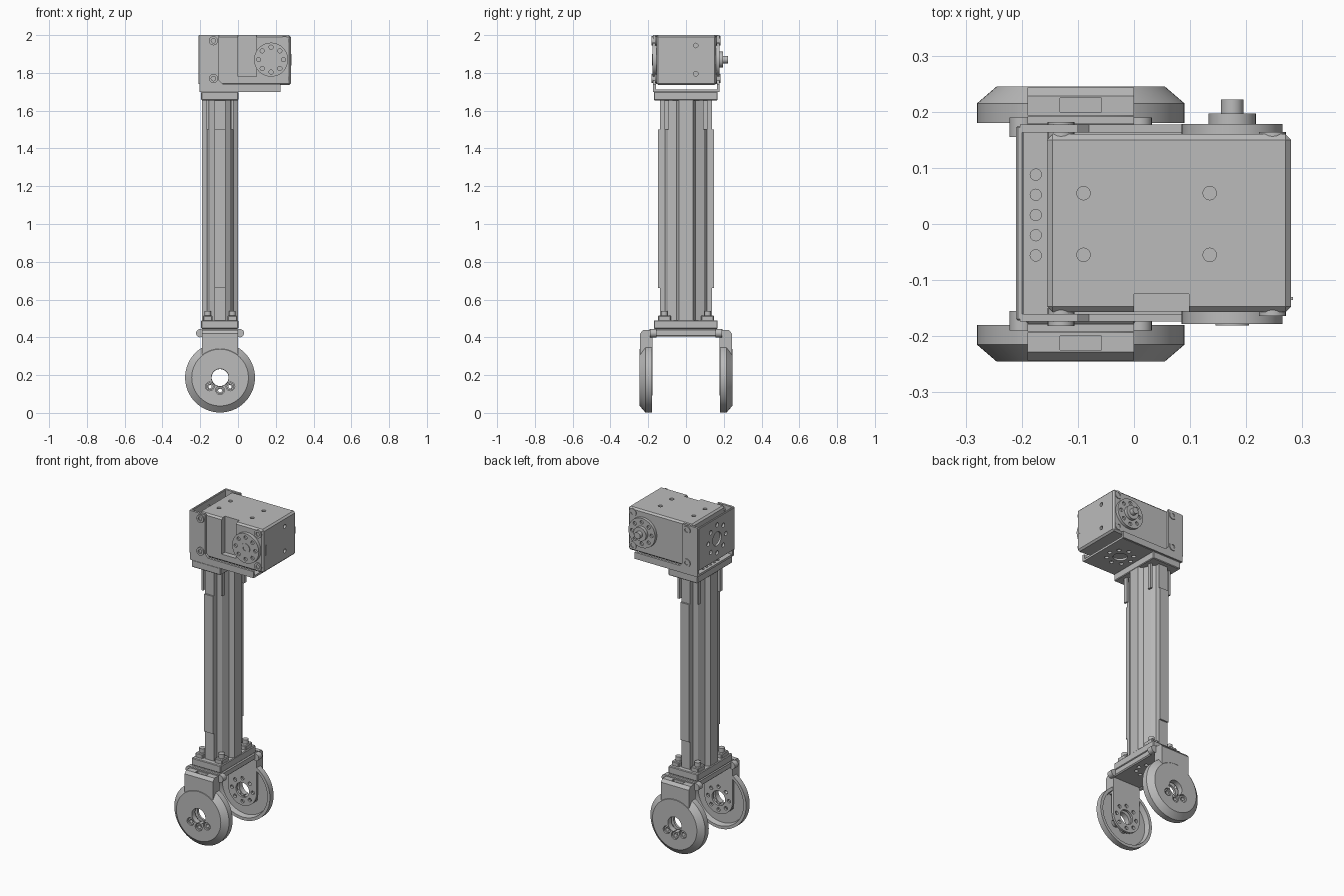
import bpy, bmesh, math
from mathutils import Vector

if "Cube" in bpy.data.objects:
    bpy.data.objects.remove(bpy.data.objects["Cube"])

grey = bpy.data.materials.new("machined_grey")
grey.use_nodes = True
grey.diffuse_color = (0.5, 0.5, 0.5, 1)
grey.node_tree.nodes["Principled BSDF"].inputs["Base Color"].default_value = (0.5, 0.5, 0.5, 1)
parts = []


# w runs along the axis; u, v are the other two axes in order
def place(axis, u, v, w):
    return Vector(((w, u, v), (u, w, v), (u, v, w))[axis])


def finish(bm, name):
    bmesh.ops.recalc_face_normals(bm, faces=bm.faces[:])
    mesh = bpy.data.meshes.new(name)
    bm.to_mesh(mesh)
    bm.free()
    mesh.materials.append(grey)
    obj = bpy.data.objects.new(name, mesh)
    bpy.context.scene.collection.objects.link(obj)
    parts.append(obj)
    return obj


def extrude_poly(bm, axis, poly, lo, hi):
    face = bm.faces.new([bm.verts.new(place(axis, u, v, lo)) for u, v in poly])
    top = bmesh.ops.extrude_face_region(bm, geom=[face])["geom"]
    moved = [g for g in top if isinstance(g, bmesh.types.BMVert)]
    bmesh.ops.translate(bm, verts=moved, vec=place(axis, 0, 0, hi - lo))


def prism(name, axis, poly, lo, hi):
    bm = bmesh.new()
    extrude_poly(bm, axis, poly, lo, hi)
    return finish(bm, name)


def box(name, x, y, z, bevel=0.0):
    bm = bmesh.new()
    extrude_poly(bm, 2, [(x[0], y[0]), (x[1], y[0]), (x[1], y[1]), (x[0], y[1])], *z)
    if bevel:
        bmesh.ops.bevel(bm, geom=bm.edges[:], offset=bevel, segments=1, affect='EDGES')
    return finish(bm, name)


def lathe(name, axis, u, v, profile, steps=48):
    bm = bmesh.new()
    verts = [bm.verts.new(place(axis, u + r, v, w)) for r, w in profile]
    for a, b in zip(verts, verts[1:]):
        bm.edges.new((a, b))
    if profile[0][0] > 0:
        bm.edges.new((verts[-1], verts[0]))
    bmesh.ops.spin(bm, geom=bm.verts[:] + bm.edges[:], cent=place(axis, u, v, 0),
                   axis=place(axis, 0, 0, 1), angle=math.tau, steps=steps)
    bmesh.ops.remove_doubles(bm, verts=bm.verts[:], dist=1e-5)
    return finish(bm, name)


def disc(name, axis, u, v, r, lo, hi, steps=32):
    return lathe(name, axis, u, v, [(0, lo), (r, lo), (r, hi), (0, hi)], steps)


def ring(u, v, r, count=8):
    return [(u + r * math.cos(math.tau * i / count), v + r * math.sin(math.tau * i / count))
            for i in range(count)]


def subtract(obj, cutter):
    mod = obj.modifiers.new("cut", 'BOOLEAN')
    mod.operation, mod.solver, mod.object = 'DIFFERENCE', 'EXACT', cutter
    bpy.context.view_layer.objects.active = obj
    bpy.ops.object.modifier_apply(modifier=mod.name)
    parts.remove(cutter)
    bpy.data.objects.remove(cutter)


def drill(obj, axis, centres, r, lo, hi):
    bm = bmesh.new()
    for u, v in centres:
        extrude_poly(bm, axis, ring(u, v, r, 20), lo, hi)
    subtract(obj, finish(bm, "drill_cutter"))


CX, WZ = -0.095, 0.187      # leg centre line and wheel height
HX, HZ = 0.175, 1.87        # servo output centre
lower_holes = [(CX - 0.055, 0.14), (CX, 0.12), (CX + 0.055, 0.14)]

# Wheels, covers and bracket arms, mirrored front to back
for s, side in ((-1, "front"), (1, "back")):
    def span(a, b):
        return sorted((s * a, s * b))

    wheel = lathe(side + "_wheel", 1, CX, WZ, [(r, s * w) for r, w in (
        (0.046, 0.245), (0.15, 0.245), (0.185, 0.215), (0.185, 0.18), (0.167, 0.18),
        (0.16, 0.212), (0.046, 0.212))], 64)
    drill(wheel, 1, lower_holes, 0.023, *span(0.16, 0.26))
    for i, (u, v) in enumerate(lower_holes):
        lathe(f"{side}_wheel_bolt_{i}", 1, u, v,
              [(0.011, s * 0.2), (0.02, s * 0.2), (0.02, s * 0.238), (0.011, s * 0.238)], 20)
    cover = prism(side + "_wheel_cover", 0, [(s * y, z) for y, z in (
        (0.193, 0.31), (0.243, 0.31), (0.243, 0.42), (0.228, 0.438), (0.193, 0.438))],
        CX - 0.095, CX + 0.095)
    subtract(cover, box("slot_cutter", (CX - 0.037, CX + 0.037), span(0.2, 0.225), (0.38, 0.5)))
    arc = [(CX + 0.095 * math.cos(a), WZ + 0.095 * math.sin(a))
           for a in (math.pi + math.pi * i / 20 for i in range(21))]
    arm = prism(side + "_bracket_arm", 1, arc + [(CX + 0.095, 0.445), (CX - 0.095, 0.445)],
                *span(0.178, 0.192))
    drill(arm, 1, [(CX, WZ)], 0.045, *span(0.1, 0.3))
    drill(arm, 1, ring(CX, WZ, 0.07), 0.011, *span(0.1, 0.3))
    for x in (CX - 0.105, CX + 0.105):
        disc(side + "_bracket_ear", 1, x, 0.422, 0.022, *span(0.155, 0.19), 20)

# Fork bracket and column end plates
fork = box("fork_plate", (-0.195, 0.005), (-0.18, 0.18), (0.405, 0.445), 0.006)
drill(fork, 2, ring(CX, 0, 0.06), 0.011, 0.39, 0.42)
box("lower_end_plate", (-0.195, 0.002), (-0.17, 0.168), (0.445, 0.49), 0.004)
box("upper_end_plate", (-0.195, 0.002), (-0.17, 0.168), (1.655, 1.70), 0.004)

# Ribbed column, cross section mirrored from one quarter
quarter = [(0.03, 0.138), (0.03, 0.11), (0.052, 0.095), (0.07, 0.05), (0.095, 0.036)]
half = quarter + [(x, -y) for x, y in reversed(quarter)]
outline = half + [(-x, -y) for x, y in half]
prism("column", 2, [(CX + x, y) for x, y in outline], 0.485, 1.66)
for s, side in ((-1, "front"), (1, "back")):
    ys = sorted((s * 0.135, s * 0.148))
    tips = [(CX - 0.03, 0.66), (CX + 0.03, 0.66), (CX + 0.03, 1.5), (CX - 0.03, 1.5)]
    prism(side + "_column_rib", 1, tips, *ys)
    for x in (-0.16, -0.03):
        box(side + "_foot_block", (x - 0.025, x + 0.025), sorted((s * 0.08, s * 0.148)),
            (0.485, 0.515), 0.004)
        disc(side + "_foot_bolt", 2, x, s * 0.115, 0.018, 0.51, 0.54, 16)
        box(side + "_column_fin", (x - 0.006, x + 0.006), sorted((s * 0.09, s * 0.115)),
            (1.5, 1.66))

# Servo body with front notch, screw recesses and outputs
body = box("servo_body", (-0.155, 0.28), (-0.157, 0.16), (1.735, 2.0), 0.01)
subtract(body, box("notch_cutter", (0.0, 0.098), (-0.2, -0.125), (1.78, 2.1)))
drill(body, 2, [(x, y) for x in (-0.09, 0.135) for y in (-0.055, 0.055)], 0.012, 1.985, 2.1)
drill(body, 0, [(0.052, z) for z in (1.795, 1.945)], 0.012, 0.265, 0.4)
box("servo_seam_rib", (0.279, 0.283), (-0.135, -0.13), (1.84, 1.9))
for s, side in ((-1, "front"), (1, "back")):
    ys = sorted((s * 0.155, s * 0.178))
    horn = disc(side + "_horn", 1, HX, HZ, 0.09, *ys, 48)
    drill(horn, 1, ring(HX, HZ, 0.066), 0.011, *sorted((s * 0.168, s * 0.2)))
    for z in (1.77, 1.97):
        for x, y in ((-0.13, 0.182), (0.247, 0.164)):
            lathe(side + "_servo_bolt", 1, x, z, [(r, s * w) for r, w in (
                (0, 0.15), (0.024, 0.15), (0.024, y), (0.012, y), (0.012, y - 0.01),
                (0, y - 0.01))], 20)
lathe("front_hub", 1, HX, HZ, [(0.014, -0.17), (0.03, -0.17), (0.03, -0.181), (0.014, -0.181)])
lathe("back_shaft", 1, HX, HZ, [(0, 0.17), (0.042, 0.17), (0.042, 0.197), (0.02, 0.197),
                                (0.02, 0.222), (0, 0.222)])

# Servo bracket: floor, side plates with a long lower lip, and drilled end wall
floor = box("servo_bracket_floor", (-0.2, 0.225), (-0.168, 0.168), (1.698, 1.711))
drill(floor, 2, ring(0.1, 0, 0.075), 0.012, 1.6, 1.8)
drill(floor, 2, [(0.1, 0)], 0.04, 1.6, 1.8)
drill(floor, 2, [(-0.175, 0.036 * i + 0.016) for i in range(-2, 3)], 0.01, 1.705, 1.8)
side_shape = [(-0.203, 1.70), (0.225, 1.70), (0.225, 1.74), (-0.08, 1.74), (-0.1, 1.76),
              (-0.1, 2.0), (-0.203, 2.0)]
prism("front_servo_bracket_side", 1, side_shape, -0.174, -0.16)
prism("back_servo_bracket_side", 1, side_shape, 0.163, 0.177)
wall = box("servo_bracket_wall", (-0.21, -0.197), (-0.172, 0.175), (1.74, 2.0), 0.003)
drill(wall, 0, ring(0, HZ, 0.085), 0.013, -0.3, -0.15)
drill(wall, 0, [(0, HZ)], 0.042, -0.3, -0.15)

# Smooth round surfaces, keep machined edges sharp
bpy.ops.object.select_all(action='DESELECT')
for obj in parts:
    obj.select_set(True)
bpy.context.view_layer.objects.active = parts[0]
bpy.ops.object.shade_smooth_by_angle(angle=math.radians(30))
